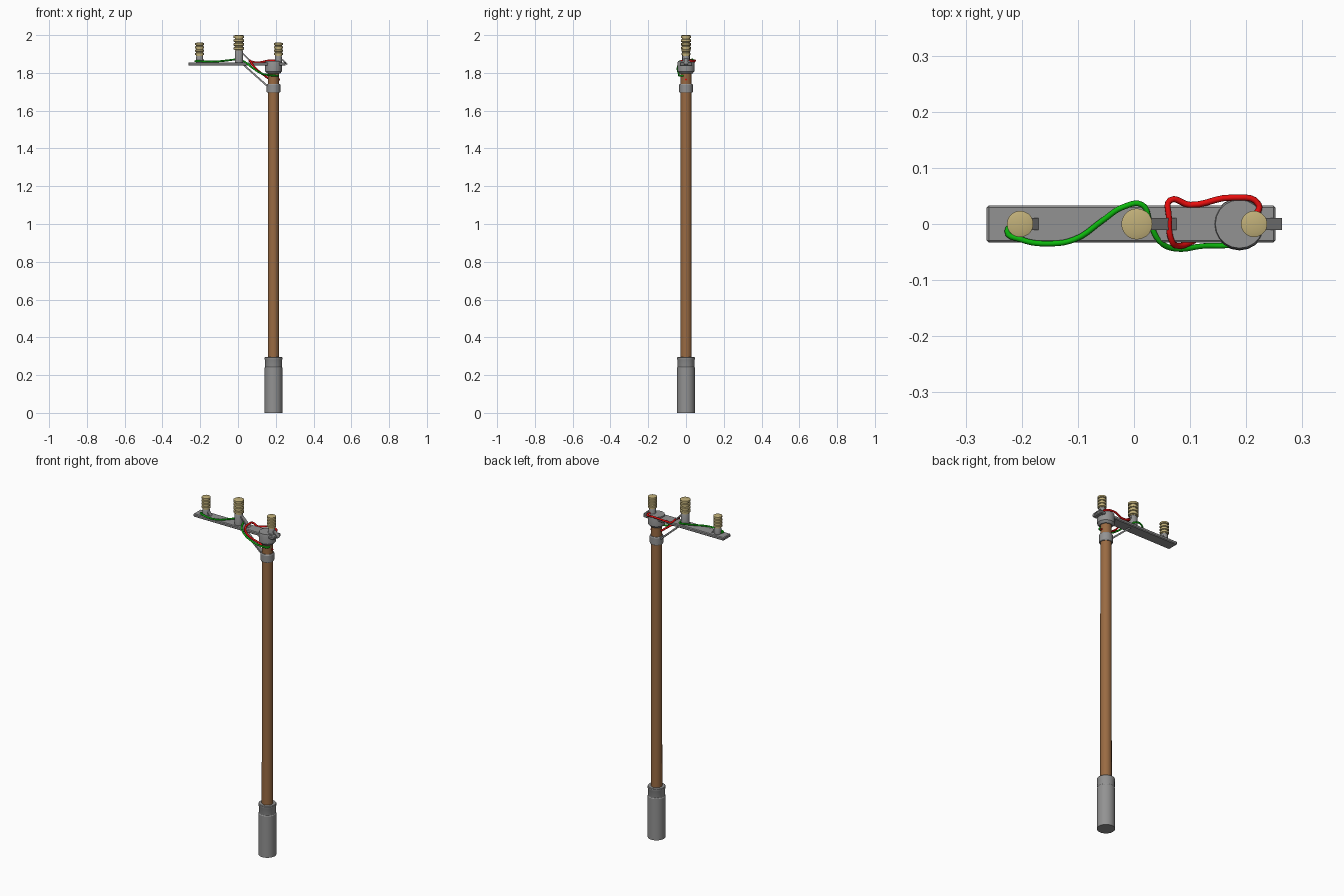
import bpy, bmesh, math
from mathutils import Vector

if "Cube" in bpy.data.objects:
    bpy.data.objects.remove(bpy.data.objects["Cube"])


def mat(name, c):
    m = bpy.data.materials.new(name)
    m.diffuse_color = (*c, 1)
    m.use_nodes = True
    m.node_tree.nodes["Principled BSDF"].inputs["Base Color"].default_value = m.diffuse_color
    return m


GREY = mat("grey metal", (0.29, 0.29, 0.29))
WOOD = mat("brown wood", (0.32, 0.145, 0.055))
TAN = mat("tan ceramic", (0.53, 0.43, 0.19))
RED = mat("red wire", (0.8, 0.004, 0.004))
GREEN = mat("green wire", (0.004, 0.48, 0.004))
PX = 0.188  # pole axis


def finish(name, bm, m, angle=30):
    bmesh.ops.recalc_face_normals(bm, faces=bm.faces)
    me = bpy.data.meshes.new(name)
    bm.to_mesh(me)
    bm.free()
    me.materials.append(m)
    ob = bpy.data.objects.new(name, me)
    bpy.context.collection.objects.link(ob)
    if angle:
        bpy.context.view_layer.objects.active = ob
        ob.select_set(True)
        bpy.ops.object.shade_smooth_by_angle(angle=math.radians(angle))
        ob.select_set(False)
    return ob


def lathe(name, x, profile, m, n=20):
    """Closed turned part from (radius, z) pairs."""
    bm = bmesh.new()
    rings = [[bm.verts.new((x + r * math.cos(2 * math.pi * i / n),
                            r * math.sin(2 * math.pi * i / n), z)) for i in range(n)]
             for r, z in profile]
    for a, b in zip(rings, rings[1:]):
        for i in range(n):
            j = (i + 1) % n
            bm.faces.new((a[i], a[j], b[j], b[i]))
    bm.faces.new(rings[0])
    bm.faces.new(rings[-1])
    return finish(name, bm, m)


def strap(name, p, q, width, thick, m):
    """Flat bar between two points in the xz plane."""
    p, q = Vector((p[0], 0, p[1])), Vector((q[0], 0, q[1]))
    d = (q - p).normalized()
    n = Vector((-d.z, 0, d.x)) * thick / 2
    w = Vector((0, width / 2, 0))
    bm = bmesh.new()
    ends = [[bm.verts.new(c + s) for s in (n + w, n - w, -n - w, -n + w)] for c in (p, q)]
    for i in range(4):
        j = (i + 1) % 4
        bm.faces.new((ends[0][i], ends[0][j], ends[1][j], ends[1][i]))
    bm.faces.new(ends[0])
    bm.faces.new(ends[1])
    return finish(name, bm, m, 0)


def wire(name, pts, m, r=0.005):
    cu = bpy.data.curves.new(name, 'CURVE')
    cu.dimensions = '3D'
    cu.bevel_depth = r
    cu.bevel_resolution = 2
    cu.resolution_u = 5
    cu.use_fill_caps = True
    sp = cu.splines.new('BEZIER')
    sp.bezier_points.add(len(pts) - 1)
    for b, p in zip(sp.bezier_points, pts):
        b.co = p
        b.handle_left_type = b.handle_right_type = 'AUTO'
    cu.materials.append(m)
    ob = bpy.data.objects.new(name, cu)
    bpy.context.collection.objects.link(ob)


# Pole, base sleeve, collar and cap
lathe("pole", PX, [(0.03, 0.28), (0.029, 1.82)], WOOD)
lathe("base_sleeve", PX, [(0.047, 0), (0.047, 0.238), (0.0445, 0.242), (0.0445, 0.249),
                          (0.0455, 0.252), (0.0455, 0.28), (0.047, 0.283), (0.047, 0.293),
                          (0.045, 0.296)], GREY)
lathe("brace_collar", PX, [(0.033, 1.695), (0.036, 1.70), (0.036, 1.737), (0.033, 1.742)], GREY)
lathe("pole_cap", PX, [(0.034, 1.796), (0.045, 1.808), (0.046, 1.848), (0.043, 1.862)], GREY)

# Crossarm plate with chamfered ends
bm = bmesh.new()
bmesh.ops.create_cube(bm, size=1)
for v in bm.verts:
    v.co = (v.co.x * 0.515 - 0.0053, v.co.y * 0.066, v.co.z * 0.018 + 1.847)
bmesh.ops.bevel(bm, geom=bm.edges[:], offset=0.004, segments=1, affect='EDGES')
finish("crossarm", bm, GREY, 0)

# Diagonal brace below the arm
strap("diagonal_brace", (0.03, 1.842), (0.165, 1.722), 0.022, 0.009, GREY)

# Insulators: name, x, rib radius, stem top, top, strap foot x, strap top z
for nm, x, r, z0, z1, fx, fz in (("left", -0.203, 0.0235, 1.89, 1.96, -0.166, 1.88),
                                 ("middle", 0.005, 0.0277, 1.918, 2.0, 0.082, 1.912),
                                 ("right", 0.214, 0.0235, 1.89, 1.96, 0.261, 1.88)):
    lathe(nm + "_stem", x, [(r * 0.8, 1.85), (r * 0.8, z0 - 0.006), (r * 0.65, z0 + 0.002)], GREY)
    ribs = 4
    h = (z1 - z0) / ribs
    prof = []
    for k in range(ribs):
        b = z0 + k * h
        prof += [(r * 0.8, b), (r * 0.8, b + h * 0.2), (r, b + h * 0.3), (r, b + h * 0.85)]
    prof.append((r * 0.66, z1))
    lathe(nm + "_insulator", x, prof, TAN)
    strap(nm + "_strap", (x + r * 0.4, fz), (fx, 1.845), 0.021, 0.007, GREY)

# Wires
wire("green_wire", [(-0.205, 0.0, 1.862), (-0.226, -0.013, 1.862), (-0.2, -0.028, 1.862),
                    (-0.155, -0.035, 1.86), (-0.105, -0.027, 1.861), (-0.055, 0.007, 1.866),
                    (-0.02, 0.03, 1.87), (0.015, 0.034, 1.868), (0.028, 0.004, 1.862),
                    (0.045, -0.03, 1.852), (0.072, -0.044, 1.83), (0.125, -0.039, 1.797),
                    (0.175, -0.037, 1.787), (0.21, -0.026, 1.785), (0.2, 0.0, 1.785)], GREEN)
wire("red_wire", [(0.214, 0.01, 1.866), (0.222, 0.035, 1.862), (0.175, 0.047, 1.866),
                  (0.1, 0.034, 1.855), (0.064, 0.042, 1.862), (0.062, 0.015, 1.866),
                  (0.068, -0.032, 1.858), (0.078, -0.039, 1.842), (0.1, -0.033, 1.818),
                  (0.135, -0.012, 1.79), (0.17, 0.0, 1.768), (0.222, 0.0, 1.765)], RED, 0.0055)
